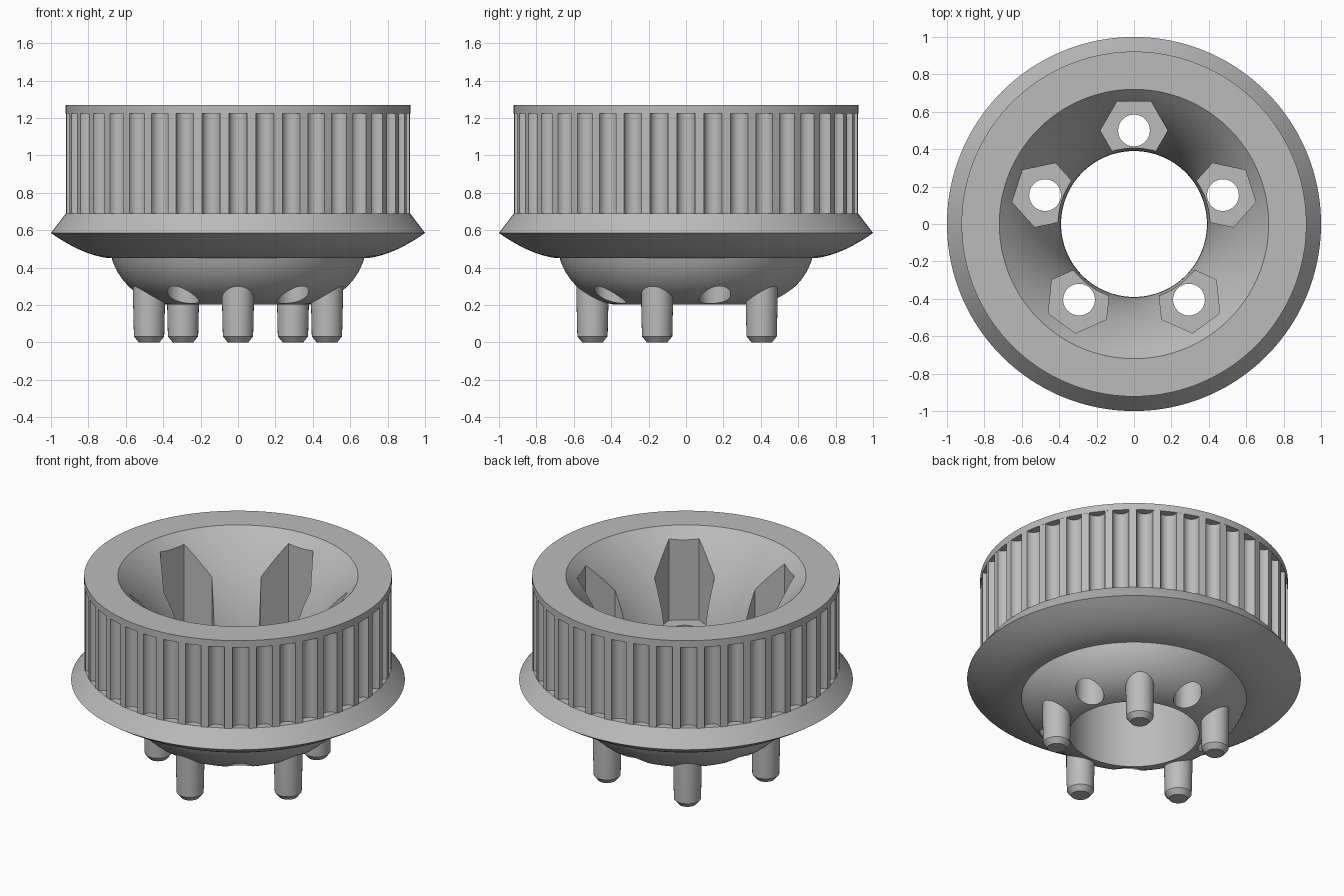
import bpy, bmesh
from math import sin, cos, pi, radians, sqrt

if "Cube" in bpy.data.objects:
    bpy.data.objects.remove(bpy.data.objects["Cube"])

SEGMENTS = 160
TEETH = 40
BORE = 0.39
BOLT_CIRCLE = 0.5

grey = bpy.data.materials.new("plain grey")
grey.use_nodes = True
grey.diffuse_color = (0.5, 0.5, 0.5, 1)
grey.node_tree.nodes["Principled BSDF"].inputs["Base Color"].default_value = (0.5, 0.5, 0.5, 1)


def make_object(name, bm):
    bmesh.ops.recalc_face_normals(bm, faces=bm.faces)
    mesh = bpy.data.meshes.new(name)
    bm.to_mesh(mesh)
    bm.free()
    mesh.materials.append(grey)
    obj = bpy.data.objects.new(name, mesh)
    bpy.context.collection.objects.link(obj)
    return obj


def lathe(bm, profile, steps, closed, centre=(0, 0)):
    """Revolve (radius, z) points around a vertical axis."""
    rings = []
    for i in range(steps):
        a = 2 * pi * i / steps
        rings.append([bm.verts.new((centre[0] + r * cos(a), centre[1] + r * sin(a), z))
                      for r, z in profile])
    count = len(profile)
    for i in range(steps):
        a, b = rings[i], rings[(i + 1) % steps]
        for j in range(count if closed else count - 1):
            k = (j + 1) % count
            bm.faces.new((a[j], b[j], b[k], a[k]))
    if not closed:
        for end in (0, -1):
            bm.faces.new([ring[end] for ring in rings])


def smooth(obj):
    bpy.ops.object.select_all(action='DESELECT')
    obj.select_set(True)
    bpy.context.view_layer.objects.active = obj
    bpy.ops.object.shade_smooth_by_angle(angle=radians(30))


def around(start):
    """Five positions evenly spaced on the bolt circle."""
    for i in range(5):
        a = radians(start + 72 * i)
        yield BOLT_CIRCLE * cos(a), BOLT_CIRCLE * sin(a), a


# Hub body: flared bore, rim, recess for the teeth, flange and rounded base
flare = 1.1
flare_z = 1.27 - sqrt(flare ** 2 - (flare - 0.33) ** 2)
profile = []
for i in range(19):
    z = flare_z + (1.27 - flare_z) * i / 18
    profile.append((BORE + flare - sqrt(flare ** 2 - (z - flare_z) ** 2), z))
profile += [(0.922, 1.27), (0.922, 1.225), (0.85, 1.225), (0.85, 0.69), (0.92, 0.69)]
for i in range(13):
    t = 1 - i / 12
    profile.append((0.675 + 0.325 * t, 0.45 + 0.135 * t ** 1.7))
for i in range(1, 15):
    a = radians(-16.6 - (81.8 - 16.6) * i / 14)
    profile.append((0.34 + 0.35 * cos(a), 0.55 + 0.35 * sin(a)))
bm = bmesh.new()
lathe(bm, profile, SEGMENTS, True)
body = make_object("hub_body", bm)


# Hexagonal nut pockets and through holes
def cutter(name, sides, radius, low, high):
    bm = bmesh.new()
    for x, y, a in around(90):
        ring = []
        for i in range(sides):
            b = a + pi / 2 + 2 * pi * i / sides
            ring.append((x + radius * cos(b), y + radius * sin(b)))
        bottom = [bm.verts.new((px, py, low)) for px, py in ring]
        top = [bm.verts.new((px, py, high)) for px, py in ring]
        bm.faces.new(bottom)
        bm.faces.new(top)
        for i in range(sides):
            k = (i + 1) % sides
            bm.faces.new((bottom[i], bottom[k], top[k], top[i]))
    obj = make_object(name, bm)
    obj.hide_render = True
    return obj


for tool in (cutter("pocket_cutter", 6, 0.18, 0.67, 1.5),
             cutter("hole_cutter", 32, 0.085, 0.05, 0.8)):
    mod = body.modifiers.new(tool.name, 'BOOLEAN')
    mod.operation = 'DIFFERENCE'
    mod.solver = 'EXACT'
    mod.object = tool
    bpy.context.view_layer.objects.active = body
    bpy.ops.object.modifier_apply(modifier=mod.name)
    bpy.data.objects.remove(tool)
smooth(body)

# Toothed band: round grooves between narrow teeth, ends buried in the body
bm = bmesh.new()
outline = []
for i in range(TEETH):
    a = 2 * pi * i / TEETH
    for j in range(11):
        b = pi * j / 10
        radial, side = 0.92 - 0.049 * sin(b), -0.049 * cos(b)
        outline.append((radial * cos(a) - side * sin(a), radial * sin(a) + side * cos(a)))
low = [bm.verts.new((x, y, 0.68)) for x, y in outline]
high = [bm.verts.new((x, y, 1.235)) for x, y in outline]
for i in range(len(outline)):
    k = (i + 1) % len(outline)
    bm.faces.new((low[i], low[k], high[k], high[i]))
smooth(make_object("toothed_band", bm))

# Locating pegs with chamfered tips
bm = bmesh.new()
for x, y, a in around(-90):
    lathe(bm, [(0.055, 0), (0.081, 0.032), (0.085, 0.2), (0.085, 0.42)], 32, False, (x, y))
smooth(make_object("locating_pegs", bm))
